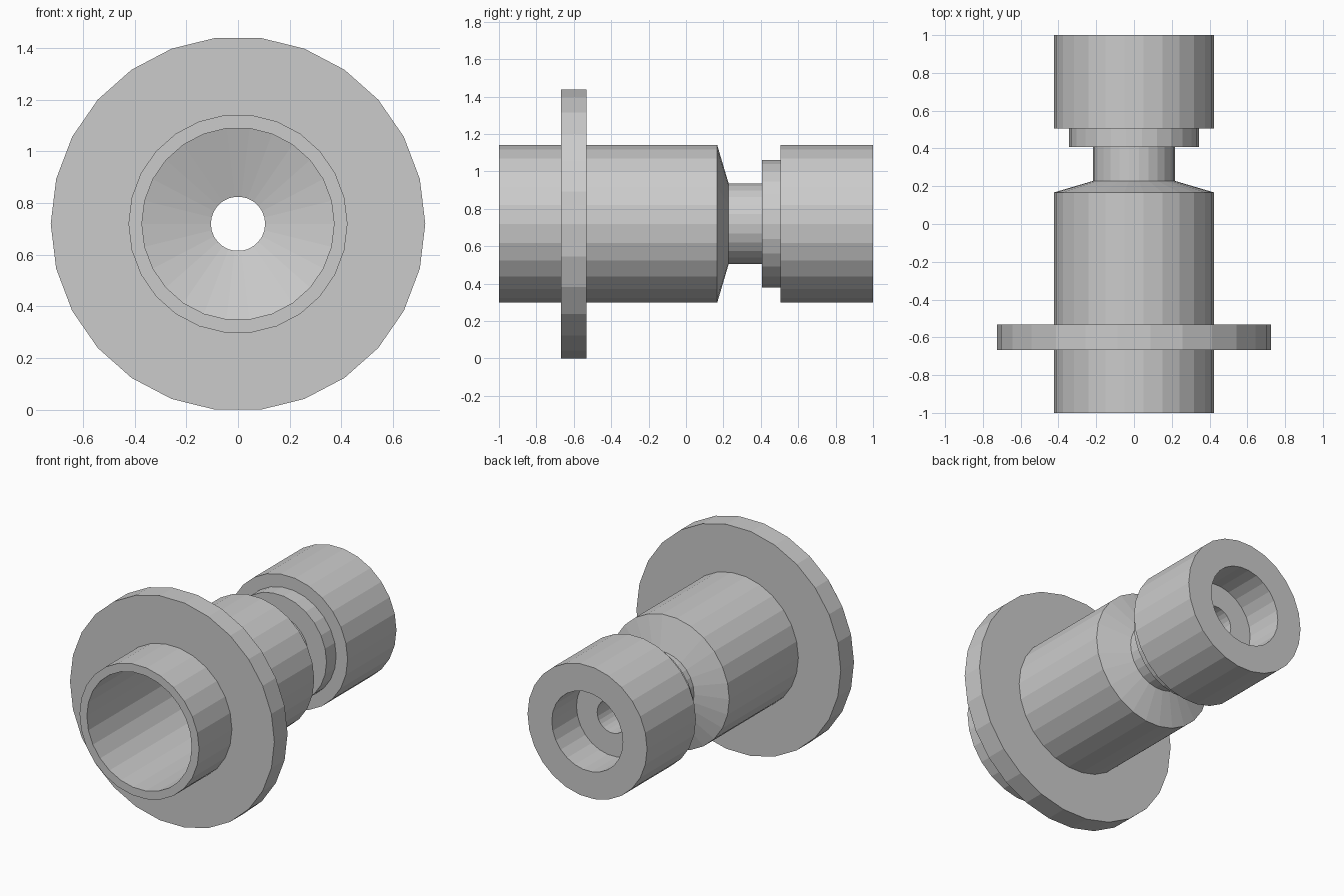
import bpy, bmesh
from math import cos, sin, pi

if "Cube" in bpy.data.objects:
    bpy.data.objects.remove(bpy.data.objects["Cube"])

SIDES = 26
FLANGE_R = 0.725
AXIS_Z = FLANGE_R * cos(pi / SIDES)  # flange rests on a flat facet


def lathe(name, profile):
    """Revolve a closed (y, radius) profile around the lengthwise axis."""
    bm = bmesh.new()
    rings = []
    for y, r in profile:
        rings.append([bm.verts.new((r * cos(2 * pi * i / SIDES), y,
                                    AXIS_Z + r * sin(2 * pi * i / SIDES)))
                      for i in range(SIDES)])
    for a, b in zip(rings, rings[1:] + rings[:1]):
        for i in range(SIDES):
            j = (i + 1) % SIDES
            bm.faces.new((a[i], a[j], b[j], b[i]))
    bmesh.ops.recalc_face_normals(bm, faces=bm.faces)
    mesh = bpy.data.meshes.new(name)
    bm.to_mesh(mesh)
    bm.free()
    obj = bpy.data.objects.new(name, mesh)
    bpy.context.collection.objects.link(obj)
    return obj


# Outer skin: barrel, flange, shoulder, neck, collar, rear sleeve
outer = [(-1.0, 0.424), (-0.667, 0.424), (-0.667, FLANGE_R), (-0.533, FLANGE_R),
         (-0.533, 0.424), (0.167, 0.424), (0.228, 0.217), (0.407, 0.217),
         (0.407, 0.343), (0.505, 0.343), (0.505, 0.424), (1.0, 0.424)]
# Inner skin, back to front: rear socket, through hole, funnel, front bore
inner = [(1.0, 0.252), (0.75, 0.252), (0.75, 0.105), (0.2, 0.105),
         (0.12, 0.372), (-1.0, 0.372)]

lathe("flanged_tube", outer + inner)
